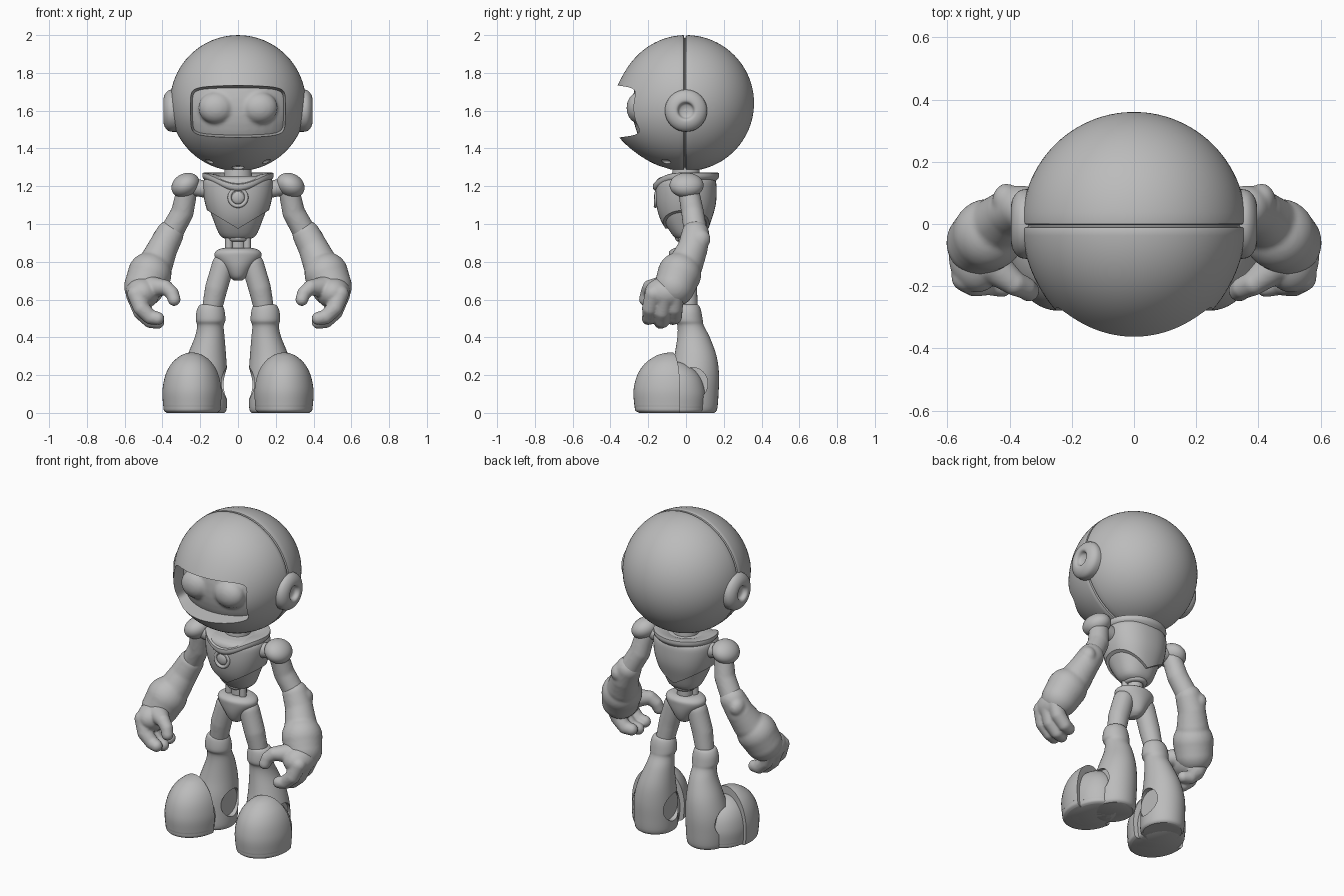
import bpy, bmesh, math
from mathutils import Matrix, Vector

cube = bpy.data.objects.get("Cube")
if cube:
    bpy.data.objects.remove(cube, do_unlink=True)

grey = bpy.data.materials.new("plain_grey")
grey.use_nodes = True
grey.diffuse_color = (0.5, 0.5, 0.5, 1)
grey.node_tree.nodes["Principled BSDF"].inputs["Base Color"].default_value = (0.5, 0.5, 0.5, 1)

FORWARD = Matrix.Rotation(math.pi / 2, 4, 'X')    # local +z becomes -y
SIDEWAYS = Matrix.Rotation(math.pi / 2, 4, 'Y')   # local +z becomes +x


def loft(bm, rings, steps=4, sides=40, power=2.0, matrix=None):
    """Skin horizontal rings (x, y, z, rx, ry), smoothly interpolated."""
    fine = []
    for i in range(len(rings) - 1):
        a, b, c, d = (Vector(rings[min(max(j, 0), len(rings) - 1)]) for j in range(i - 1, i + 3))
        for s in range(steps):
            t = s / steps
            fine.append(b + (c - a) * (t / 2) + (a - b * 2.5 + c * 2 - d / 2) * t ** 2
                        + (b * 1.5 - c * 1.5 + (d - a) / 2) * t ** 3)
    fine.append(Vector(rings[-1]))
    loops, verts = [], []
    for x, y, z, rx, ry in fine:
        loop = []
        for k in range(sides):
            a = math.tau * k / sides
            c, s = math.cos(a), math.sin(a)
            px = math.copysign(abs(c) ** (2 / power), c)
            py = math.copysign(abs(s) ** (2 / power), s)
            loop.append(bm.verts.new((x + rx * px, y + ry * py, z)))
        loops.append(loop)
        verts += loop
    for lo, hi in zip(loops, loops[1:]):
        for k in range(sides):
            n = (k + 1) % sides
            bm.faces.new((lo[k], lo[n], hi[n], hi[k]))
    bm.faces.new(loops[0][::-1])
    bm.faces.new(loops[-1])
    if matrix:
        bmesh.ops.transform(bm, matrix=matrix, verts=verts)
    return verts


def ball(bm, centre, radii, tilt=0.0):
    m = Matrix.Translation(centre) @ Matrix.Rotation(tilt, 4, 'Y') @ Matrix.Diagonal((*radii, 1))
    bmesh.ops.create_uvsphere(bm, u_segments=40, v_segments=24, radius=1, matrix=m)


def limb(bm, points):
    """Chain of balls (x, y, z, r) joined by tapered tubes."""
    for p in points:
        ball(bm, p[:3], (p[3],) * 3)
    for p, q in zip(points, points[1:]):
        a, b = Vector(p[:3]), Vector(q[:3])
        m = Matrix.Translation((a + b) / 2) @ (b - a).to_track_quat('Z', 'Y').to_matrix().to_4x4()
        bmesh.ops.create_cone(bm, cap_ends=True, segments=32, radius1=p[3], radius2=q[3],
                              depth=(b - a).length, matrix=m)


def ring(bm, matrix, major, minor):
    n, m = 40, 10
    grid = [[bm.verts.new(matrix @ Vector(((major + minor * math.cos(math.tau * j / m)) * math.cos(math.tau * i / n),
                                           (major + minor * math.cos(math.tau * j / m)) * math.sin(math.tau * i / n),
                                           minor * math.sin(math.tau * j / m))))
             for j in range(m)] for i in range(n)]
    for i in range(n):
        for j in range(m):
            bm.faces.new((grid[i][j], grid[i - 1][j], grid[i - 1][j - 1], grid[i][j - 1]))


def slice_off(bm, point, normal):
    """Remove everything on the normal's side and close the cut."""
    geom = bm.verts[:] + bm.edges[:] + bm.faces[:]
    cut = bmesh.ops.bisect_plane(bm, geom=geom, plane_co=point, plane_no=normal, clear_outer=True)
    edges = [e for e in cut["geom_cut"] if isinstance(e, bmesh.types.BMEdge)]
    bmesh.ops.holes_fill(bm, edges=edges, sides=0)


def finish(name, bm, cutter=None, mirror=False, blend=0.0):
    bmesh.ops.recalc_face_normals(bm, faces=bm.faces[:])
    mesh = bpy.data.meshes.new(name)
    bm.to_mesh(mesh)
    bm.free()
    mesh.materials.append(grey)
    obj = bpy.data.objects.new(name, mesh)
    bpy.context.collection.objects.link(obj)
    bpy.ops.object.select_all(action='DESELECT')
    obj.select_set(True)
    bpy.context.view_layer.objects.active = obj
    if blend:
        mod = obj.modifiers.new("blend", 'REMESH')
        mod.mode, mod.voxel_size = 'VOXEL', blend
        mod = obj.modifiers.new("soften", 'SMOOTH')
        mod.iterations = 5
    if cutter:
        mod = obj.modifiers.new("cut", 'BOOLEAN')
        mod.operation, mod.solver, mod.object = 'DIFFERENCE', 'EXACT', cutter
    if mirror:
        obj.modifiers.new("mirror", 'MIRROR')
    for mod in list(obj.modifiers):
        bpy.ops.object.modifier_apply(modifier=mod.name)
    if cutter:
        bpy.data.objects.remove(cutter, do_unlink=True)
    bpy.ops.object.shade_smooth_by_angle(angle=math.radians(38))
    return obj


def part(name, build, **options):
    bm = bmesh.new()
    build(bm)
    return finish(name, bm, **options)


# Helmet: two half shells with a seam, a jutting lip and a visor opening
def visor_cutter(bm):
    loft(bm, [(0, 1.595, 0.15, 0.235, 0.11), (0, 1.595, 0.45, 0.275, 0.15)], 1, 48, 8, FORWARD)
    for x, z in ((-0.16, 1.325), (0, 1.3), (0.16, 1.325)):
        ball(bm, (x, -0.11, z), (0.032, 0.03, 0.018))


def helmet(bm):
    arc = [0.03 + 1.5 * i / 24 for i in range(25)]
    prof = [(0.36 * math.cos(t), 0.36 * math.sin(t)) for t in arc]
    seam = [(0.012, 0.358), (0.009, 0.346), (0.003, 0.346), (0, 0.358)]
    prof += seam + [(-h, r) for h, r in reversed(prof)]
    for v in loft(bm, [(0, 1.64, h, r, r) for h, r in prof], 1, 80, 2, FORWARD):
        if v.co.y < 0:
            v.co.y -= 0.06 * (v.co.y / 0.36) ** 2 * math.exp(-((v.co.z - 1.5) / 0.2) ** 2)


part("helmet", helmet, cutter=part("visor_cutter", visor_cutter))


def face(bm):
    ball(bm, (0, 0, 1.62), (0.335, 0.285, 0.33))
    for x in (-0.115, 0.115):
        ball(bm, (x, -0.245, 1.615), (0.095, 0.07, 0.085))


part("face_screen", face, blend=0.01)


# Ear discs with a central dimple
def ear(bm):
    loft(bm, [(0, 0, x, r, r) for x, r in ((0.3, 0.11), (0.345, 0.112), (0.37, 0.106), (0.388, 0.085),
         (0.395, 0.06), (0.39, 0.045), (0.372, 0.035), (0.365, 0.015), (0.365, 0.003))],
         3, 40, 2, Matrix.Translation((0, 0, 1.6)) @ SIDEWAYS)


part("ears", ear, mirror=True)

# Neck and flared collar that dips to a point in front
part("neck", lambda bm: loft(bm, [(0, 0, 1.18, 0.08, 0.08), (0, 0, 1.31, 0.07, 0.07)]))


def collar(bm):
    for v in loft(bm, [(0, 0, z, r, r * 0.93) for z, r in ((1.19, 0.13), (1.235, 0.178), (1.25, 0.188),
                  (1.265, 0.188), (1.272, 0.18), (1.262, 0.12), (1.25, 0.09))], 2, 64):
        r = math.hypot(v.co.x, v.co.y)
        front = max(0, -v.co.y / r)
        v.co.z -= 0.06 * front ** 3 * min(1, r / 0.17)


part("collar", collar)


# Torso, with a chest plate cut to a V
def torso(bm, grow=0.0):
    loft(bm, [(0, y, z, rx + grow, ry + grow) for y, z, rx, ry in (
        (0.01, 0.915, 0.05, 0.045), (0.01, 0.94, 0.095, 0.08), (0, 1.02, 0.13, 0.12), (0, 1.1, 0.158, 0.143),
        (0, 1.18, 0.172, 0.148), (0, 1.235, 0.165, 0.14), (0, 1.255, 0.12, 0.1))], power=2.3)


def chest_plate(bm):
    torso(bm, 0.014)
    for side in (-1, 1):
        slice_off(bm, (0, 0, 0.975), (0.6 * side, 0, -1))


part("torso", torso)
part("chest_plate", chest_plate)


def chest_button(bm):
    place = Matrix.Translation((0, -0.158, 1.14)) @ Matrix.Rotation(math.radians(86), 4, 'X')
    ring(bm, place, 0.045, 0.01)
    ball(bm, (0, -0.155, 1.14), (0.035, 0.015, 0.035))


part("chest_button", chest_button)


# Waist column with side rods, and wedge pelvis
def waist(bm):
    loft(bm, [(0, 0.01, 0.82, 0.045, 0.045), (0, 0.01, 0.97, 0.045, 0.045)])
    for x in (-0.048, 0.048):
        loft(bm, [(x, -0.02, 0.82, 0.02, 0.02), (x, -0.02, 0.96, 0.02, 0.02)], sides=16)
    ring(bm, Matrix.Translation((0, 0.01, 0.925)), 0.05, 0.018)


part("waist", waist)
part("pelvis", lambda bm: loft(bm, [(0, 0, z, rx, ry) for z, rx, ry in (
    (0.7, 0.02, 0.03), (0.72, 0.045, 0.06), (0.77, 0.08, 0.082), (0.825, 0.122, 0.09),
    (0.855, 0.118, 0.088), (0.872, 0.08, 0.06), (0.868, 0.03, 0.03))]))

# Legs
part("thighs", lambda bm: limb(bm, [(0.078, 0, 0.785, 0.06), (0.115, 0, 0.66, 0.06),
                                    (0.142, 0.01, 0.53, 0.052)]), mirror=True, blend=0.009)


def boot_cutter(bm):
    for a, b in ((0.267, 0.4), (0.0, 0.088)):
        loft(bm, [(-0.155, 0.035, a, 0.085, 0.08), (-0.155, 0.035, b, 0.085, 0.08)], 1, 40, 2, SIDEWAYS)


def boot(bm):
    loft(bm, [(x, y, z, rx, ry) for x, y, z, rx, ry in (
        (0.18, 0.035, 0, 0.108, 0.115), (0.18, 0.035, 0.02, 0.12, 0.13), (0.18, 0.04, 0.1, 0.123, 0.132),
        (0.177, 0.045, 0.2, 0.12, 0.13), (0.166, 0.05, 0.3, 0.103, 0.112), (0.15, 0.04, 0.4, 0.079, 0.086),
        (0.146, 0.025, 0.46, 0.07, 0.07), (0.145, 0.015, 0.49, 0.078, 0.074), (0.145, 0.012, 0.54, 0.074, 0.068),
        (0.143, 0.01, 0.572, 0.058, 0.055), (0.143, 0.01, 0.57, 0.03, 0.03))])


def toe(bm, scale=1.0):
    loft(bm, [(0.243, -0.08, z * scale, r * 0.157 * scale, r * 0.198 * scale) for z, r in (
        (0, 0.85), (0.012, 0.95), (0.035, 0.97), (0.045, 0.98), (0.12, 1), (0.2, 0.9), (0.26, 0.7),
        (0.3, 0.42), (0.315, 0.2), (0.32, 0.02))], sides=48)


def toe_cap(bm):
    toe(bm)
    slice_off(bm, (0.24, -0.07, 0.1), (-0.25, 1, 0.0))


part("boots", boot, cutter=part("boot_cutter", boot_cutter), mirror=True)
part("boot_insteps", lambda bm: toe(bm, 0.85), mirror=True).location.y = 0.015
part("toe_caps", toe_cap, mirror=True)


# Arms
def shoulder(bm):
    ball(bm, (0.278, 0.003, 1.205), (0.078, 0.09, 0.062), 0.5)
    limb(bm, [(0.15, 0, 1.18, 0.045), (0.26, 0, 1.2, 0.045)])


part("shoulders", shoulder, mirror=True)
part("upper_arms", lambda bm: limb(bm, [(0.272, 0.015, 1.17, 0.056), (0.295, 0.035, 1.06, 0.06),
                                        (0.35, 0.05, 0.96, 0.062)]), mirror=True, blend=0.009)


def forearm(bm):
    limb(bm, [(0.362, 0.05, 0.945, 0.074), (0.4, 0.035, 0.87, 0.08), (0.435, 0, 0.79, 0.092),
              (0.468, -0.035, 0.735, 0.116), (0.495, -0.06, 0.67, 0.108)])
    ball(bm, (0.41, 0.075, 0.92), (0.045, 0.055, 0.055))


def hand(bm):
    ball(bm, (0.505, -0.105, 0.635), (0.09, 0.115, 0.085))
    for y, lift in ((-0.19, 0.02), (-0.125, 0), (-0.06, 0.02)):
        limb(bm, [(0.54, y * 0.9, 0.61 + lift, 0.047), (0.512, y, 0.535 + lift, 0.043),
                  (0.465, y, 0.488 + lift, 0.039), (0.425, y - 0.01, 0.48 + lift, 0.035)])
    limb(bm, [(0.46, -0.13, 0.665, 0.06), (0.385, -0.19, 0.665, 0.04), (0.35, -0.205, 0.635, 0.036),
              (0.338, -0.215, 0.6, 0.034)])


part("forearms", forearm, mirror=True, blend=0.009)
part("hands", hand, mirror=True, blend=0.007)
